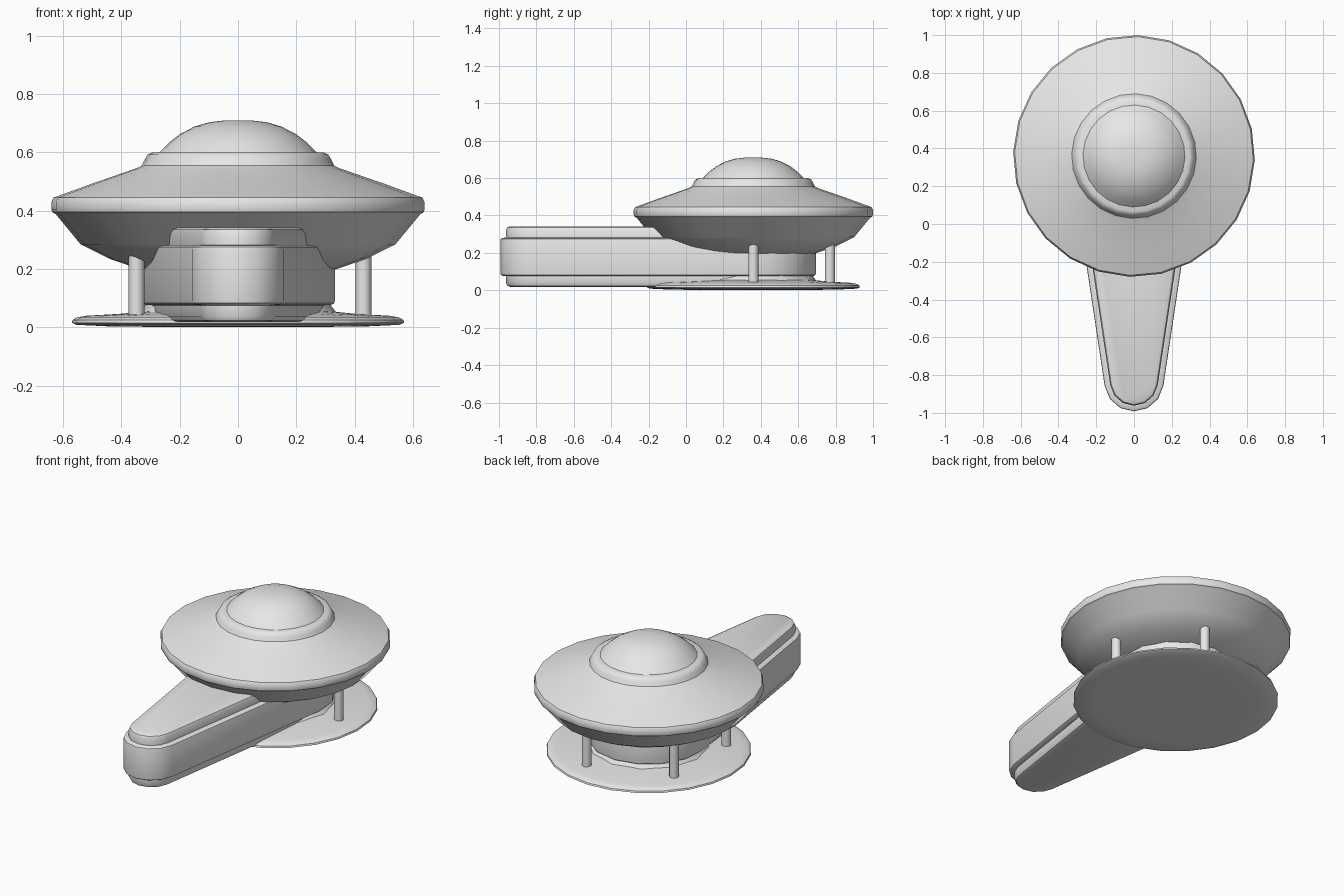
import bpy, bmesh, math

if "Cube" in bpy.data.objects:
    bpy.data.objects.remove(bpy.data.objects["Cube"])

GREY = bpy.data.materials.new("hull grey")
GREY.diffuse_color = (0.8, 0.8, 0.8, 1)
GREY.use_nodes = True
GREY.node_tree.nodes["Principled BSDF"].inputs["Base Color"].default_value = GREY.diffuse_color
CY = 0.36  # y of the saucer axis


def loft(name, rings, angle):
    """Skin a stack of closed rings and cap both ends."""
    bm = bmesh.new()
    loops = [[bm.verts.new(p) for p in ring] for ring in rings]
    n = len(loops[0])
    for a, b in zip(loops, loops[1:]):
        for i in range(n):
            j = (i + 1) % n
            bm.faces.new((a[i], a[j], b[j], b[i]))
    bm.faces.new(loops[0][::-1])
    bm.faces.new(loops[-1])
    bmesh.ops.recalc_face_normals(bm, faces=bm.faces)
    mesh = bpy.data.meshes.new(name)
    bm.to_mesh(mesh)
    bm.free()
    mesh.materials.append(GREY)
    ob = bpy.data.objects.new(name, mesh)
    bpy.context.collection.objects.link(ob)
    bpy.ops.object.select_all(action='DESELECT')
    bpy.context.view_layer.objects.active = ob
    ob.select_set(True)
    bpy.ops.object.shade_smooth_by_angle(angle=math.radians(angle))
    return ob


def circle(r, z, x=0, y=CY, n=24, turn=-2):
    return [(x + r * math.cos(math.radians(turn + 360 * i / n)),
             y + r * math.sin(math.radians(turn + 360 * i / n)), z) for i in range(n)]


def lathe(name, profile, angle=32, **kw):
    return loft(name, [circle(r, z, **kw) for r, z in profile], angle)


# Saucer hull with its stepped collar
lathe("saucer_hull", [
    (0.12, 0.187), (0.26, 0.19), (0.33, 0.197), (0.44, 0.235), (0.54, 0.285),
    (0.625, 0.388), (0.637, 0.395), (0.64, 0.405), (0.64, 0.43), (0.632, 0.445),
    (0.50, 0.493), (0.35, 0.545), (0.33, 0.555), (0.32, 0.575), (0.31, 0.592),
    (0.295, 0.60), (0.24, 0.60)])

# Dome on top
lathe("dome", [
    (0.275, 0.595), (0.265, 0.605), (0.235, 0.635), (0.20, 0.662), (0.15, 0.688),
    (0.10, 0.703), (0.05, 0.709), (0.012, 0.71)])

# Lower disc
lathe("lower_disc", [
    (0.30, 0.002), (0.45, 0.004), (0.555, 0.009), (0.57, 0.016), (0.567, 0.026),
    (0.55, 0.035), (0.52, 0.04), (0.40, 0.047), (0.32, 0.055), (0.28, 0.058)])

# Hub fillet where the neck meets the disc
lathe("hub_flare", [(0.35, 0.04), (0.33, 0.06), (0.315, 0.082), (0.28, 0.083)], n=12)


# Tapered neck: a large round end under the saucer, a small round end in front
def neck_ring(inset, z):
    big, small = 0.335 - inset, 0.157 - inset
    pts = []
    for i in range(9):
        a = math.radians(-8 + 196 * i / 8)
        pts.append((big * math.cos(a), CY + big * math.sin(a), z))
    for i in range(7):
        a = math.radians(188 + 164 * i / 6)
        pts.append((small * math.cos(a), -0.835 + small * math.sin(a), z))
    return pts


loft("neck", [neck_ring(i, z) for i, z in (
    (0.055, 0.018), (0.038, 0.024), (0.03, 0.038), (0.03, 0.076), (0.010, 0.078),
    (0.002, 0.083), (0, 0.092), (0, 0.268), (0.002, 0.275), (0.010, 0.28),
    (0.03, 0.282), (0.03, 0.322), (0.036, 0.335), (0.05, 0.342))], 35)

# Ring of five posts between disc and saucer
for k in range(5):
    a = math.radians(72 * k)
    lathe("post_%d" % (k + 1), [(0.027, 0.035), (0.027, 0.255)],
          x=0.43 * math.cos(a), y=CY + 0.43 * math.sin(a), n=12, turn=0)
